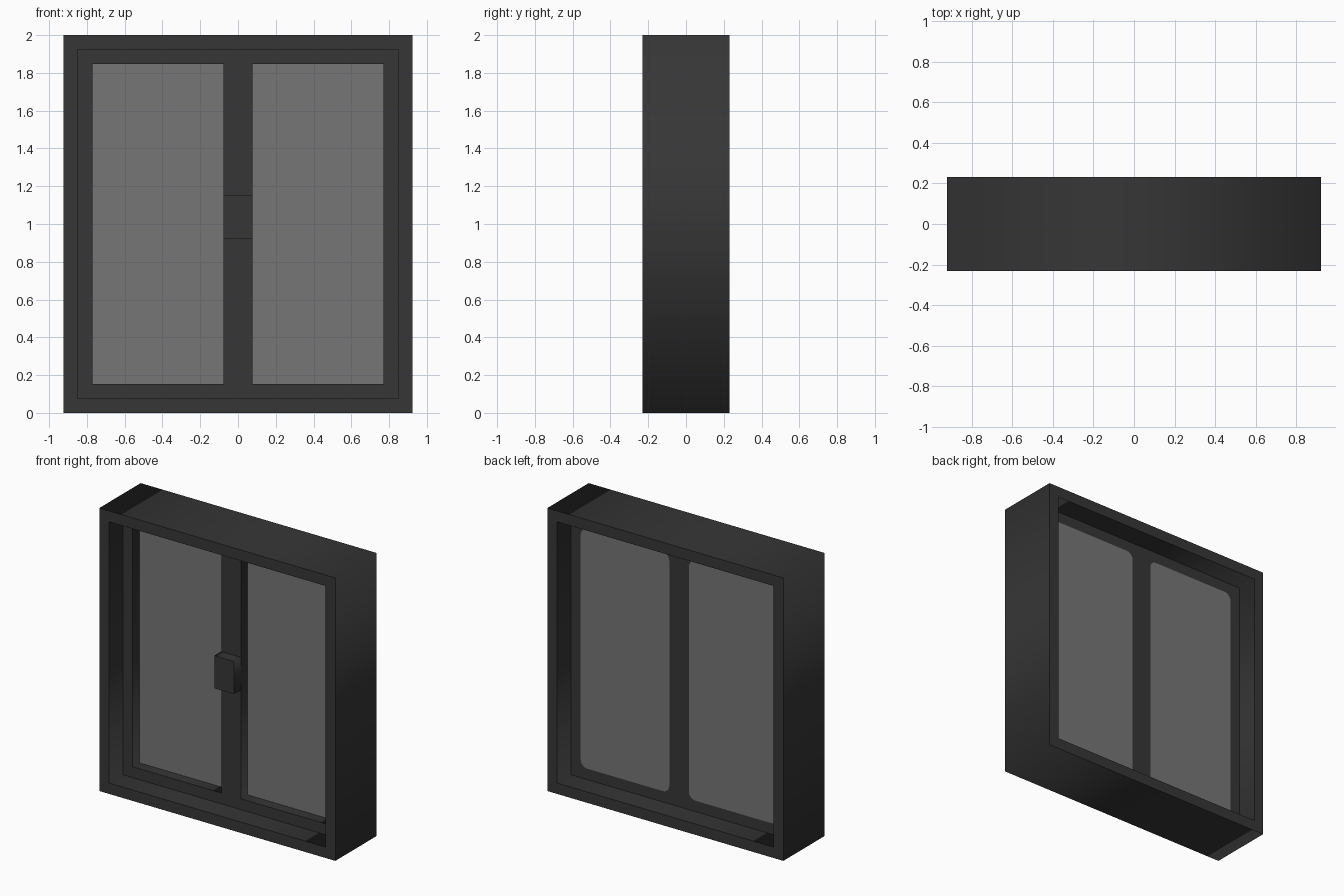
import bpy
import math
from mathutils import Matrix

cube = bpy.data.objects.get("Cube")
if cube:
    bpy.data.objects.remove(cube, do_unlink=True)

U = 1 / 13  # all sizes are multiples of this module


def material(name, grey):
    mat = bpy.data.materials.new(name)
    mat.use_nodes = True
    colour = (grey, grey, grey, 1)
    mat.diffuse_color = colour
    bsdf = mat.node_tree.nodes["Principled BSDF"]
    bsdf.inputs["Base Color"].default_value = colour
    bsdf.inputs["Roughness"].default_value = 0.6
    return mat


dark = material("dark grey frame", 0.037)
glass = material("grey glass", 0.183)


def rect(x0, x1, z0, z1, radius=0.0, steps=6):
    """Rectangle outline in module units, with optional rounded corners."""
    if not radius:
        return [(x0, z0), (x1, z0), (x1, z1), (x0, z1)]
    pts = []
    r = radius
    centres = [(x1 - r, z1 - r), (x0 + r, z1 - r), (x0 + r, z0 + r), (x1 - r, z0 + r)]
    for i, (cx, cz) in enumerate(centres):
        for s in range(steps + 1):
            a = math.pi / 2 * (i + s / steps)
            pts.append((cx + r * math.cos(a), cz + r * math.sin(a)))
    return pts


def panel(name, outlines, y0, y1, mat):
    """Flat panel between depths y0 and y1; inner outlines become holes."""
    curve = bpy.data.curves.new(name, "CURVE")
    curve.dimensions = "2D"
    curve.fill_mode = "BOTH"
    curve.extrude = (y1 - y0) / 2 * U
    for pts in outlines:
        spline = curve.splines.new("POLY")
        spline.points.add(len(pts) - 1)
        for point, (x, z) in zip(spline.points, pts):
            point.co = (x * U, z * U, 0, 1)
        spline.use_cyclic_u = True
    temp = bpy.data.objects.new(name + "_outline", curve)
    bpy.context.collection.objects.link(temp)
    deps = bpy.context.evaluated_depsgraph_get()
    mesh = bpy.data.meshes.new_from_object(temp.evaluated_get(deps))
    bpy.data.objects.remove(temp, do_unlink=True)
    # stand the panel upright and move it to its depth
    mesh.transform(Matrix.Translation((0, (y0 + y1) / 2 * U, 0))
                   @ Matrix.Rotation(math.pi / 2, 4, "X"))
    mesh.materials.clear()
    mesh.materials.append(mat)
    obj = bpy.data.objects.new(name, mesh)
    bpy.context.collection.objects.link(obj)
    return obj


# Deep outer casing
opening = rect(-11, 11, 1, 25)
panel("outer_frame", [rect(-12, 12, 0, 26), opening], -3, 3, dark)

# Sash: square openings in front, rounded openings behind
square = [rect(-10, -1, 2, 24), rect(1, 10, 2, 24)]
rounded = [rect(-10, -1, 2, 24, 0.65), rect(1, 10, 2, 24, 0.65)]
panel("sash_front", [opening] + square, -1, 0, dark)
panel("sash_back", [opening] + rounded, 0, 1, dark)

# Glass: a thin square plate in front and a flush rounded pane behind
for side, sq, rd in zip(("right", "left"), square, rounded):
    panel("glass_front_" + side, [sq], -0.04, 0, glass)
    panel("glass_back_" + side, [rd], 0, 1, glass)

# Latch block on the middle post
panel("latch", [rect(-1, 1, 12, 15)], -2, -1, dark)
